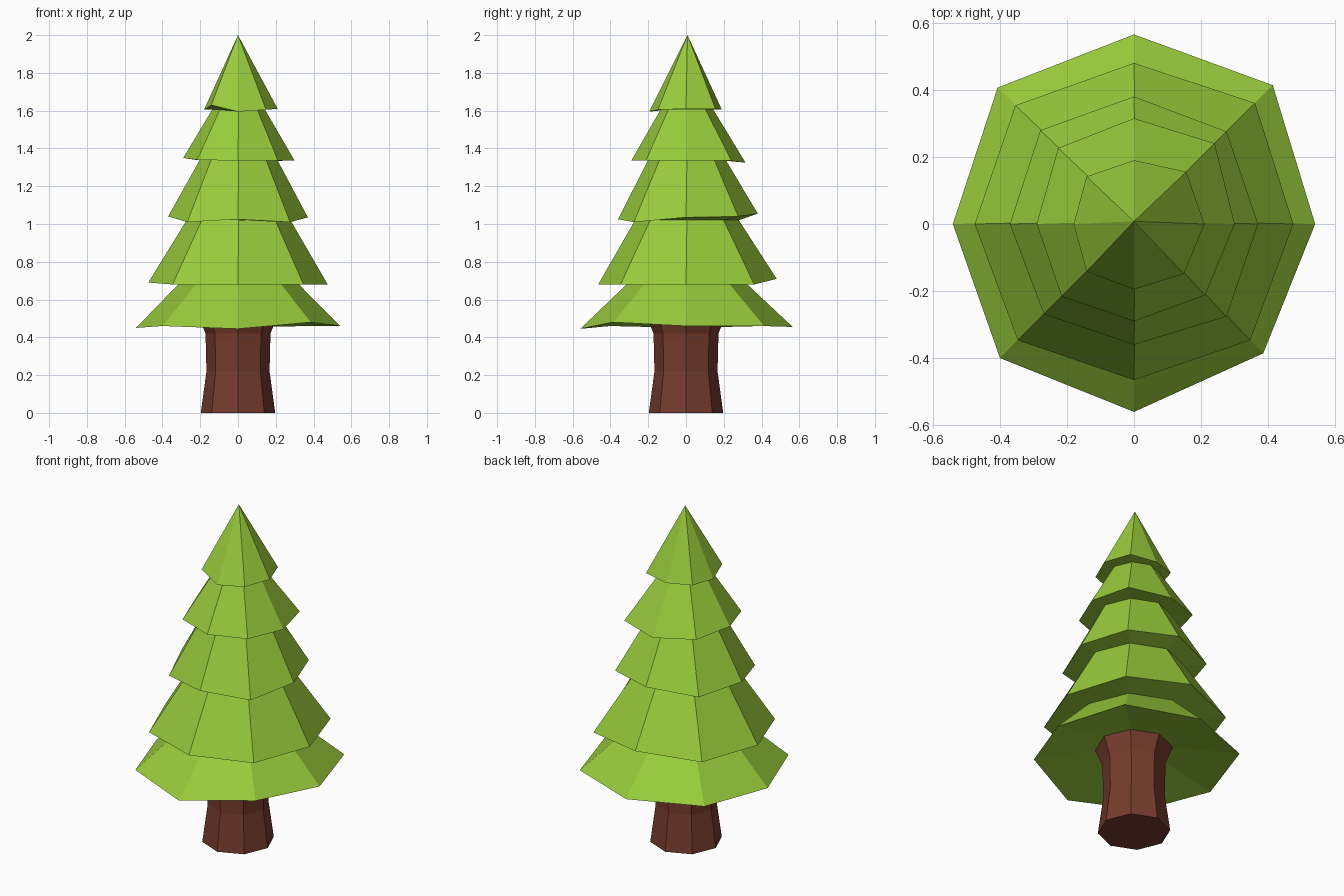
import bpy, bmesh, math

if "Cube" in bpy.data.objects:
    bpy.data.objects.remove(bpy.data.objects["Cube"])

SIDES = 8


def material(name, rgb):
    m = bpy.data.materials.new(name)
    m.diffuse_color = (*rgb, 1)
    m.use_nodes = True
    m.node_tree.nodes["Principled BSDF"].inputs["Base Color"].default_value = m.diffuse_color
    return m


def ring(bm, radii, heights, cx=0.0, cy=0.0):
    """Octagonal ring; radii and heights are a number or one value per corner."""
    verts = []
    for i in range(SIDES):
        a = 2 * math.pi * i / SIDES
        r = radii[i] if isinstance(radii, list) else radii
        z = heights[i] if isinstance(heights, list) else heights
        verts.append(bm.verts.new((cx + r * math.cos(a), cy + r * math.sin(a), z)))
    return verts


def bridge(bm, lower, upper):
    for i in range(SIDES):
        j = (i + 1) % SIDES
        bm.faces.new((lower[i], lower[j], upper[j], upper[i]))


def finish(bm, name, mat):
    bmesh.ops.recalc_face_normals(bm, faces=bm.faces)
    me = bpy.data.meshes.new(name)
    bm.to_mesh(me)
    bm.free()
    me.materials.append(mat)
    ob = bpy.data.objects.new(name, me)
    bpy.context.collection.objects.link(ob)


green = material("leaf green", (0.314, 0.597, 0.044))
brown = material("bark brown", (0.178, 0.045, 0.026))

# Trunk: flared at the foot and under the branches
bm = bmesh.new()
rings = [ring(bm, r, z) for r, z in
         [(0.197, 0.0), (0.167, 0.22), (0.172, 0.42), (0.213, 0.525)]]
for a, b in zip(rings, rings[1:]):
    bridge(bm, a, b)
bm.faces.new(rings[0])
bm.faces.new(rings[-1])
finish(bm, "trunk", brown)

# Foliage: stacked uneven skirts, (rim radii, rim heights, upper radius, upper height)
tiers = [
    ([.54, .585, .565, .575, .54, .565, .56, .545],
     [.46, .46, .455, .46, .45, .46, .445, .48], .32, .68),
    ([.475, .51, .48, .50, .475, .49, .465, .49],
     [.68, .68, .71, .69, .69, .68, .68, .68], .275, 1.02),
    ([.37, .39, .38, .395, .37, .38, .36, .39],
     [1.035, 1.04, 1.055, 1.03, 1.04, 1.01, 1.025, 1.01], .205, 1.34),
    ([.30, .34, .315, .32, .29, .305, .29, .30],
     [1.335, 1.335, 1.325, 1.34, 1.35, 1.34, 1.335, 1.335], .14, 1.605),
    ([.21, .22, .19, .20, .18, .20, .195, .21],
     [1.61, 1.61, 1.605, 1.61, 1.605, 1.63, 1.595, 1.605], None, 2.0),
]
bm = bmesh.new()
inner = ring(bm, 0.21, 0.52)  # underside meets the trunk
for radii, heights, top_r, top_z in tiers:
    rim = ring(bm, radii, heights)
    bridge(bm, inner, rim)
    if top_r is None:
        tip = bm.verts.new((0, 0.008, top_z))
        for i in range(SIDES):
            bm.faces.new((rim[i], rim[(i + 1) % SIDES], tip))
    else:
        inner = ring(bm, top_r, top_z, 0.003, 0.005)
        bridge(bm, rim, inner)
finish(bm, "foliage", green)
